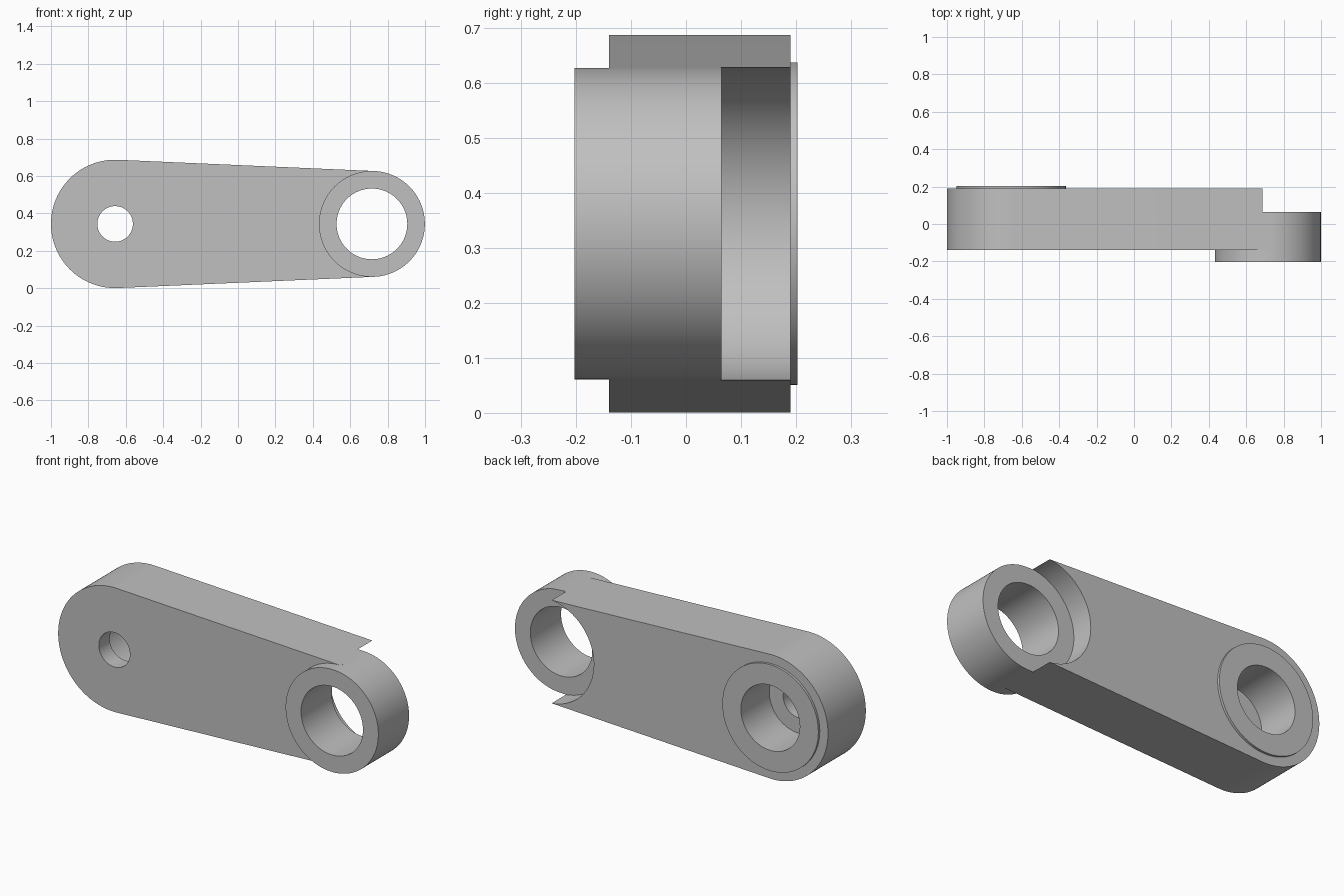
import bpy
import bmesh
from math import asin, cos, pi, sin

cube = bpy.data.objects.get("Cube")
if cube:
    bpy.data.objects.remove(cube, do_unlink=True)

SEGMENTS = 128
AXIS_Z = 0.344
BIG_X, BIG_R = -0.657, 0.343
SMALL_X, SMALL_R = 0.716, 0.283

grey = bpy.data.materials.new("plain grey")
grey.use_nodes = True
colour = (0.53, 0.53, 0.53, 1)
grey.diffuse_color = colour
grey.node_tree.nodes["Principled BSDF"].inputs["Base Color"].default_value = colour


def finish(name, bm):
    bmesh.ops.recalc_face_normals(bm, faces=bm.faces)
    mesh = bpy.data.meshes.new(name)
    bm.to_mesh(mesh)
    bm.free()
    mesh.materials.append(grey)
    obj = bpy.data.objects.new(name, mesh)
    bpy.context.collection.objects.link(obj)
    return obj


def prism(name, outline, y0, y1):
    """Extrude an x-z outline along y."""
    bm = bmesh.new()
    face = bm.faces.new([bm.verts.new((x, y0, z)) for x, z in outline])
    grown = bmesh.ops.extrude_face_region(bm, geom=[face])["geom"]
    verts = [g for g in grown if isinstance(g, bmesh.types.BMVert)]
    bmesh.ops.translate(bm, verts=verts, vec=(0, y1 - y0, 0))
    return finish(name, bm)


def arc(x, r, start, end, steps):
    angles = [start + (end - start) * i / steps for i in range(steps + 1)]
    return [(x + r * cos(a), AXIS_Z + r * sin(a)) for a in angles]


def tube(name, x, outer, inner, y0, y1):
    """Spin a rectangular section about the y direction."""
    bm = bmesh.new()
    section = [(outer, y0), (outer, y1), (inner, y1), (inner, y0)]
    verts = [bm.verts.new((x + r, y, AXIS_Z)) for r, y in section]
    edges = [bm.edges.new((verts[i], verts[i - 1])) for i in range(4)]
    bmesh.ops.spin(bm, geom=verts + edges, cent=(x, 0, AXIS_Z), axis=(0, 1, 0),
                   angle=2 * pi, steps=SEGMENTS, use_merge=True)
    bmesh.ops.remove_doubles(bm, verts=bm.verts, dist=0.0001)
    return finish(name, bm)


def cut(target, x, r, y0, y1):
    cutter = prism("hole_cutter", arc(x, r, 0, 2 * pi, SEGMENTS)[:-1], y0, y1)
    cutter.hide_render = True
    mod = target.modifiers.new("hole", 'BOOLEAN')
    mod.operation = 'DIFFERENCE'
    mod.solver = 'EXACT'
    mod.object = cutter
    bpy.context.view_layer.objects.active = target
    bpy.ops.object.modifier_apply(modifier=mod.name)
    bpy.data.objects.remove(cutter, do_unlink=True)


# Tapered arm: round big end, straight sides tangent to the small ring
tangent = pi / 2 - asin((BIG_R - SMALL_R) / (SMALL_X - BIG_X))
outline = arc(BIG_X, BIG_R, tangent, 2 * pi - tangent, SEGMENTS)
outline += [arc(SMALL_X, SMALL_R, s * tangent, 0, 1)[0] for s in (-1, 1)]
arm = prism("tapered_arm", outline, -0.14, 0.19)

# Curved relief behind the ring, ring seat, bushing seat and pin hole
cut(arm, SMALL_X, 0.286, 0.064, 0.3)
cut(arm, SMALL_X, 0.21, -0.3, 0.3)
cut(arm, BIG_X, 0.21, -0.045, 0.3)
cut(arm, BIG_X, 0.095, -0.3, 0.3)

# Ring at the small end and bushing with a raised rim at the big end
ring = tube("end_ring", SMALL_X, SMALL_R, 0.189, -0.203, 0.065)
bushing = tube("rear_bushing", BIG_X, 0.293, 0.18, -0.06, 0.203)

for obj in (arm, ring, bushing):
    bpy.ops.object.select_all(action='DESELECT')
    obj.select_set(True)
    bpy.context.view_layer.objects.active = obj
    bpy.ops.object.shade_smooth_by_angle(angle=pi / 6)
